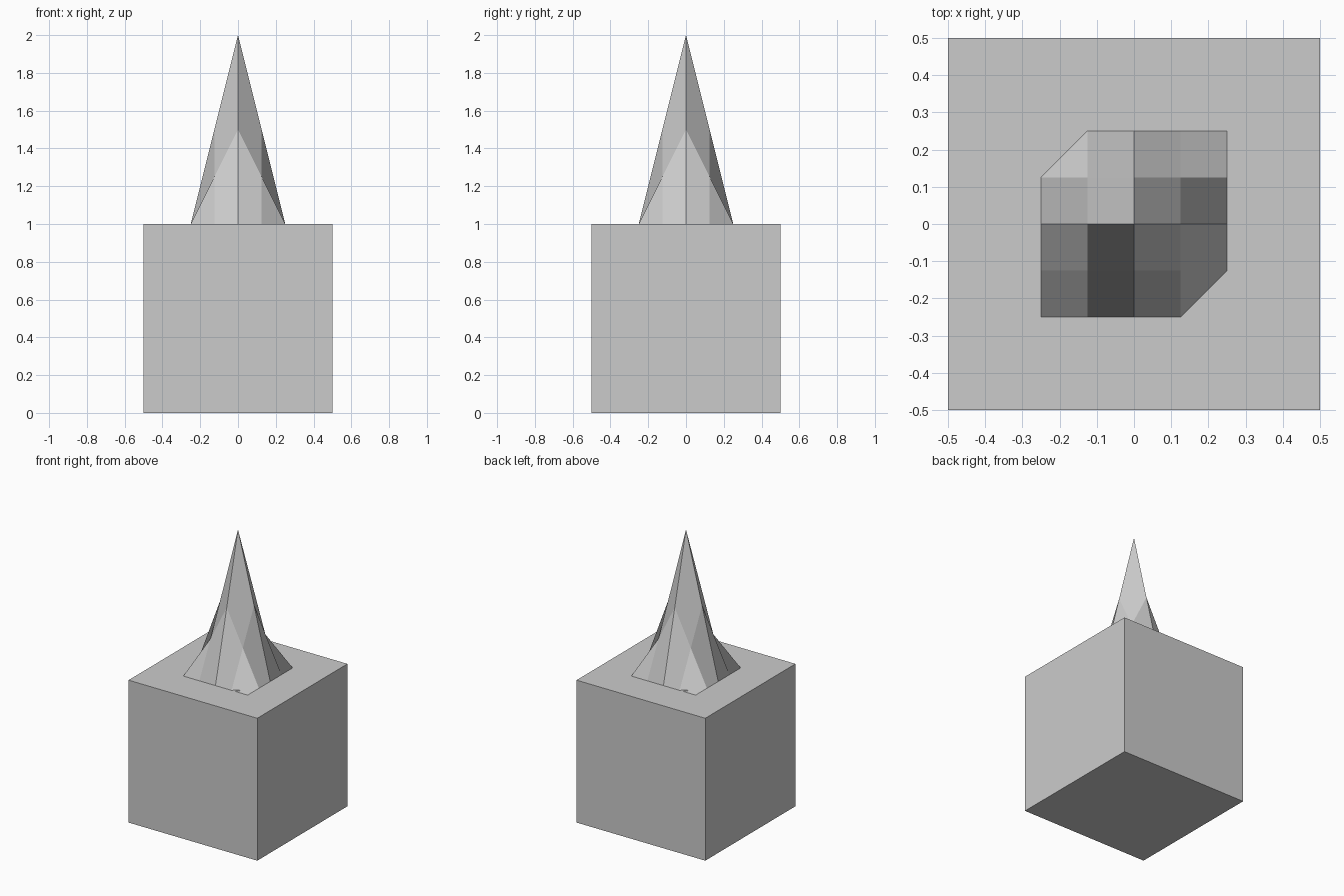
import bpy
import bmesh

if "Cube" in bpy.data.objects:
    bpy.data.objects.remove(bpy.data.objects["Cube"])


def add_object(name, bm):
    mesh = bpy.data.meshes.new(name)
    bm.to_mesh(mesh)
    bm.free()
    obj = bpy.data.objects.new(name, mesh)
    bpy.context.collection.objects.link(obj)
    return obj


# Cube base standing on the ground
bm = bmesh.new()
bmesh.ops.create_cube(bm, size=1.0)
bmesh.ops.translate(bm, verts=bm.verts, vec=(0, 0, 0.5))
add_object("base_block", bm)

# Spire: square grid raised into four bilinear (saddle-shaped) patches
half = 0.25
bm = bmesh.new()
bmesh.ops.create_grid(bm, x_segments=4, y_segments=4, size=half)
for v in bm.verts:
    v.co.z = 1 + (1 - abs(v.co.x) / half) * (1 - abs(v.co.y) / half)
add_object("spire", bm)
